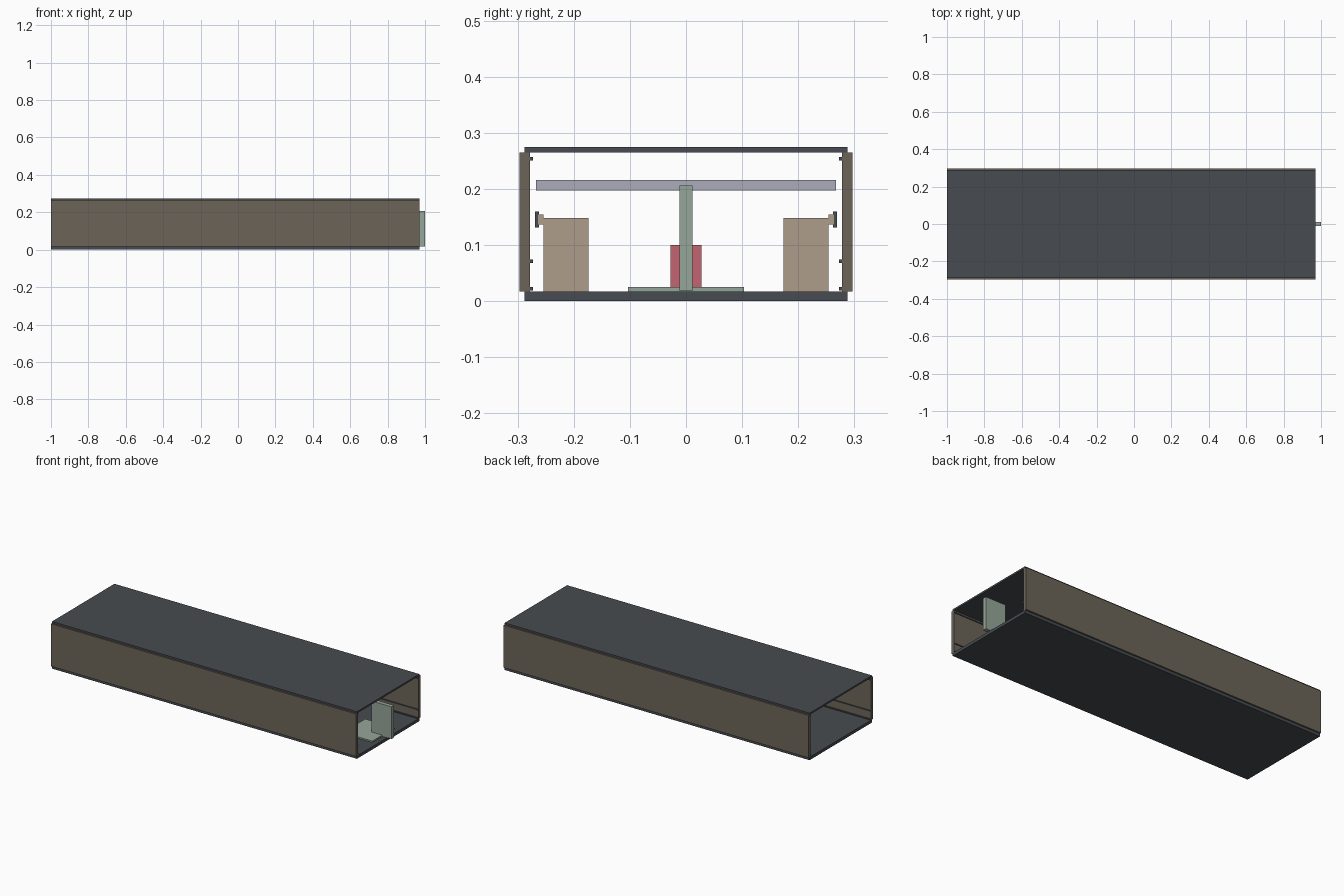
import bpy

old = bpy.data.objects.get("Cube")
if old:
    bpy.data.objects.remove(old, do_unlink=True)


def material(name, *rgb):
    """Flat colour given as 0-255 display values."""
    lin = [((c / 255 + 0.055) / 1.055) ** 2.4 for c in rgb] + [1]
    m = bpy.data.materials.new(name)
    m.use_nodes = True
    m.diffuse_color = lin
    m.node_tree.nodes["Principled BSDF"].inputs["Base Color"].default_value = lin
    return m


DARK = material("dark grey", 71, 75, 80)
BROWN = material("grey brown", 108, 100, 88)
TAN = material("tan", 173, 157, 138)
GREEN = material("pale green", 150, 166, 152)
LILAC = material("lilac grey", 171, 172, 186)
RED = material("muted red", 196, 101, 113)


def box(name, x, y, z, mat):
    """Box from its (low, high) limits on each axis."""
    bpy.ops.mesh.primitive_cube_add(size=1)
    ob = bpy.context.object
    ob.name = name
    ob.location = [(a + b) / 2 for a, b in (x, y, z)]
    ob.scale = [b - a for a, b in (x, y, z)]
    bpy.ops.object.transform_apply(location=True, rotation=False, scale=True)
    ob.data.materials.append(mat)
    return ob


def box_pair(name, x, y, z, mat):
    """The same box on the back (+y) and front (-y) sides."""
    box("back_" + name, x, y, z, mat)
    box("front_" + name, x, (-y[1], -y[0]), z, mat)


CASE = (-1, 0.97)

# Open-ended case
box("floor_panel", CASE, (-0.288, 0.288), (0, 0.017), DARK)
box("roof_panel", CASE, (-0.288, 0.288), (0.265, 0.275), DARK)
box_pair("side_wall", CASE, (0.278, 0.297), (0.017, 0.265), BROWN)

# Thin rails along the inside of the walls
for label, z in (("lower", 0.022), ("middle", 0.071), ("upper", 0.254)):
    box_pair(label + "_rail", CASE, (0.273, 0.279), (z - 0.003, z + 0.003), DARK)

# Inner shelf and side blocks with their wall guides
box("shelf", (-0.62, 0.65), (-0.267, 0.267), (0.197, 0.216), LILAC)
INNER = (-0.5, 0.5)
box_pair("side_block", INNER, (0.174, 0.254), (0.017, 0.148), TAN)
box_pair("guide_stem", INNER, (0.254, 0.264), (0.137, 0.154), TAN)
box_pair("guide_strip", INNER, (0.262, 0.269), (0.131, 0.16), DARK)

# Upright fin on a foot plate, with a block behind it
box("centre_block", (0.5, 0.74), (-0.028, 0.028), (0.017, 0.1), RED)
box("foot_plate", (0.75, 0.94), (-0.103, 0.103), (0.017, 0.025), GREEN)
box("upright_fin", (0.87, 1.0), (-0.012, 0.012), (0.018, 0.206), GREEN)
